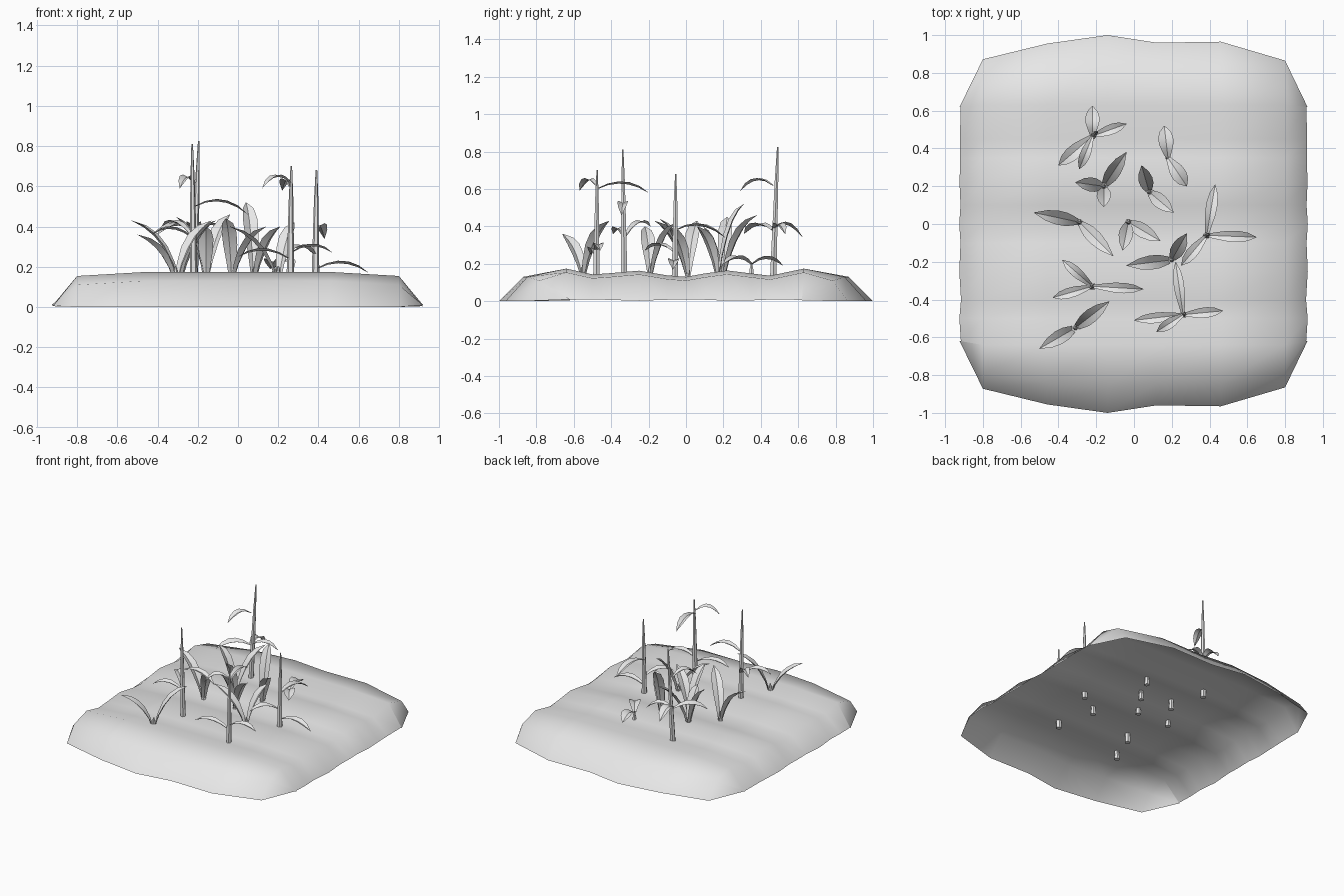
import bpy, bmesh, math
from mathutils import Vector

if "Cube" in bpy.data.objects:
    bpy.data.objects.remove(bpy.data.objects["Cube"], do_unlink=True)

grey = bpy.data.materials.new("plain_grey")
grey.use_nodes = True
grey.diffuse_color = (0.8, 0.8, 0.8, 1)
grey.node_tree.nodes["Principled BSDF"].inputs["Base Color"].default_value = (0.8, 0.8, 0.8, 1)


def finish(bm, name, angle):
    mesh = bpy.data.meshes.new(name)
    bm.to_mesh(mesh)
    bm.free()
    mesh.materials.append(grey)
    obj = bpy.data.objects.new(name, mesh)
    bpy.context.collection.objects.link(obj)
    bpy.ops.object.select_all(action="DESELECT")
    obj.select_set(True)
    bpy.context.view_layer.objects.active = obj
    bpy.ops.object.shade_smooth_by_angle(angle=math.radians(angle))
    return obj


def add_grid(bm, rows, closed=False):
    """Skin a list of equally long rows of points."""
    verts = [[bm.verts.new(p) for p in row] for row in rows]
    count = len(rows[0])
    for a, b in zip(verts, verts[1:]):
        for i in range(count if closed else count - 1):
            j = (i + 1) % count
            bm.faces.new((a[i], a[j], b[j], b[i]))
    return verts


# Furrowed soil: an open shell, its ridges running along x
furrows = [(-1, 0), (-.87, .13), (-.64, .174), (-.5, .143), (-.4, .15), (-.25, .163),
           (-.1, .138), (0, .13), (.1, .148), (.22, .164), (.35, .148), (.45, .136),
           (.63, .174), (.87, .13), (1, 0)]
columns = [(-.915, .62), (-.8, .872), (-.46, .955), (-.14, 1),
           (.12, .96), (.46, .965), (.8, .865), (.91, .62)]


def soil_point(x, rim, y, z):
    side = math.copysign(1, y)
    if abs(x) > .9:
        wave = .01 * math.cos(12 * y)
        return Vector((x + math.copysign(wave, x), max(-rim, min(rim, y)), .006 + .4 * wave))
    if abs(y) == 1:
        y = side * rim
    elif abs(y) > .8:
        y = side * (.64 + (rim - .64) * .64)
    drop = .02 if abs(x) > .7 else 0
    return Vector((x, y, max(0, z - drop)))


bm = bmesh.new()
add_grid(bm, [[soil_point(x, rim, y, z) for x, rim in columns] for y, z in furrows])
bmesh.ops.remove_doubles(bm, verts=bm.verts, dist=.001)
finish(bm, "furrowed_soil", 75)


# Leaves: folded blades along a quadratic curve
def add_leaf(bm, start, bend, tip, width):
    out = Vector((tip.x - start.x, tip.y - start.y, 0)).normalized()
    across = Vector((-out.y, out.x, 0))
    rows = []
    shape = (.3, .65, .95, 1, .75, .03)
    for i, part in enumerate(shape):
        t = i / (len(shape) - 1)
        point = start * (1 - t) ** 2 + bend * 2 * t * (1 - t) + tip * t * t
        along = (bend - start) * (1 - t) + (tip - bend) * t
        fold = across.cross(along).normalized()
        half = across * width * part / 2
        dip = fold * width * part * .22
        rows.append((point - half, point + dip, point + half))
    add_grid(bm, rows)


def upright(x, y, z):
    """Blade rising from the ground to a pointed tip."""
    return lambda bm, base: add_leaf(
        bm, Vector((base.x, base.y, .12)),
        Vector((base.x * .75 + x * .25, base.y * .75 + y * .25, z * .92)),
        Vector((x, y, z)), .075)


def arched(x, y, start, tip, width=.055):
    """Blade leaving the stalk, arching over and drooping."""
    peak = max(start, tip) + .09
    return lambda bm, base: add_leaf(
        bm, Vector((base.x, base.y, start)),
        Vector((base.x * .45 + x * .55, base.y * .45 + y * .55, peak)),
        Vector((x, y, tip)), width)


def stalk(bm, base, top, lean):
    rows = []
    for t, radius in ((0, .02), (.3, .017), (.75, .011), (1, .004)):
        centre = base.lerp(Vector((base.x + lean, base.y + lean, top)), t)
        rows.append([centre + Vector((math.cos(a), math.sin(a), 0)) * radius
                     for a in (math.tau * k / 6 for k in range(6))])
    rings = add_grid(bm, rows, closed=True)
    bm.faces.new(rings[0][::-1])
    bm.faces.new(rings[-1])


def plant(name, x, y, top, leaves, lean=0):
    bm = bmesh.new()
    base = Vector((x, y, .09))
    stalk(bm, base, top, lean)
    for leaf in leaves:
        leaf(bm, base)
    finish(bm, name, 40)


# Tall plants with a stalk
plant("tall_plant_back", -.22, .465, .825, lean=.025, leaves=[
    arched(-.22, .625, .39, .34, .075), arched(-.04, .53, .38, .36),
    arched(-.4, .31, .38, .36, .075), arched(-.29, .29, .62, .59)])
plant("tall_plant_front_right", -.22, -.33, .81, lean=-.008, leaves=[
    arched(-.38, -.19, .34, .4), arched(-.43, -.39, .34, .36),
    arched(.05, -.345, .5, .46)])
plant("tall_plant_front_left", .26, -.48, .7, lean=.005, leaves=[
    arched(0, -.51, .24, .25), arched(.47, -.46, .27, .27),
    arched(.12, -.57, .62, .59), arched(.22, -.2, .6, .58)])
plant("tall_plant_left", .385, -.06, .68, lean=.005, leaves=[
    arched(.43, .21, .38, .34, .06), arched(.65, -.07, .19, .17, .06),
    arched(.25, -.22, .26, .27, .06)])

# Leafy young plants
plant("young_plant_front", -.31, -.55, .2, [upright(-.5, -.66, .36), upright(-.13, -.41, .43)])
plant("young_plant_right", -.29, .01, .2, [upright(-.53, .06, .43), upright(-.11, -.17, .43)])
plant("young_plant_centre", -.03, .01, .2, [upright(-.06, -.14, .44), upright(.14, -.09, .4)])
plant("young_plant_left", .2, -.19, .2, [
    upright(-.04, -.22, .4), upright(.28, -.05, .42)])
plant("young_plant_middle", .08, .17, .2, [upright(.04, .31, .52), upright(.21, .06, .4)])
plant("young_plant_back", -.16, .2, .2, [
    upright(-.04, .38, .46), upright(-.31, .22, .45), upright(-.16, .09, .4)])

# Seedling with two broad leaves
plant("seedling", .18, .35, .2, [
    arched(.16, .52, .2, .19, .08), arched(.28, .2, .2, .2, .08)])
